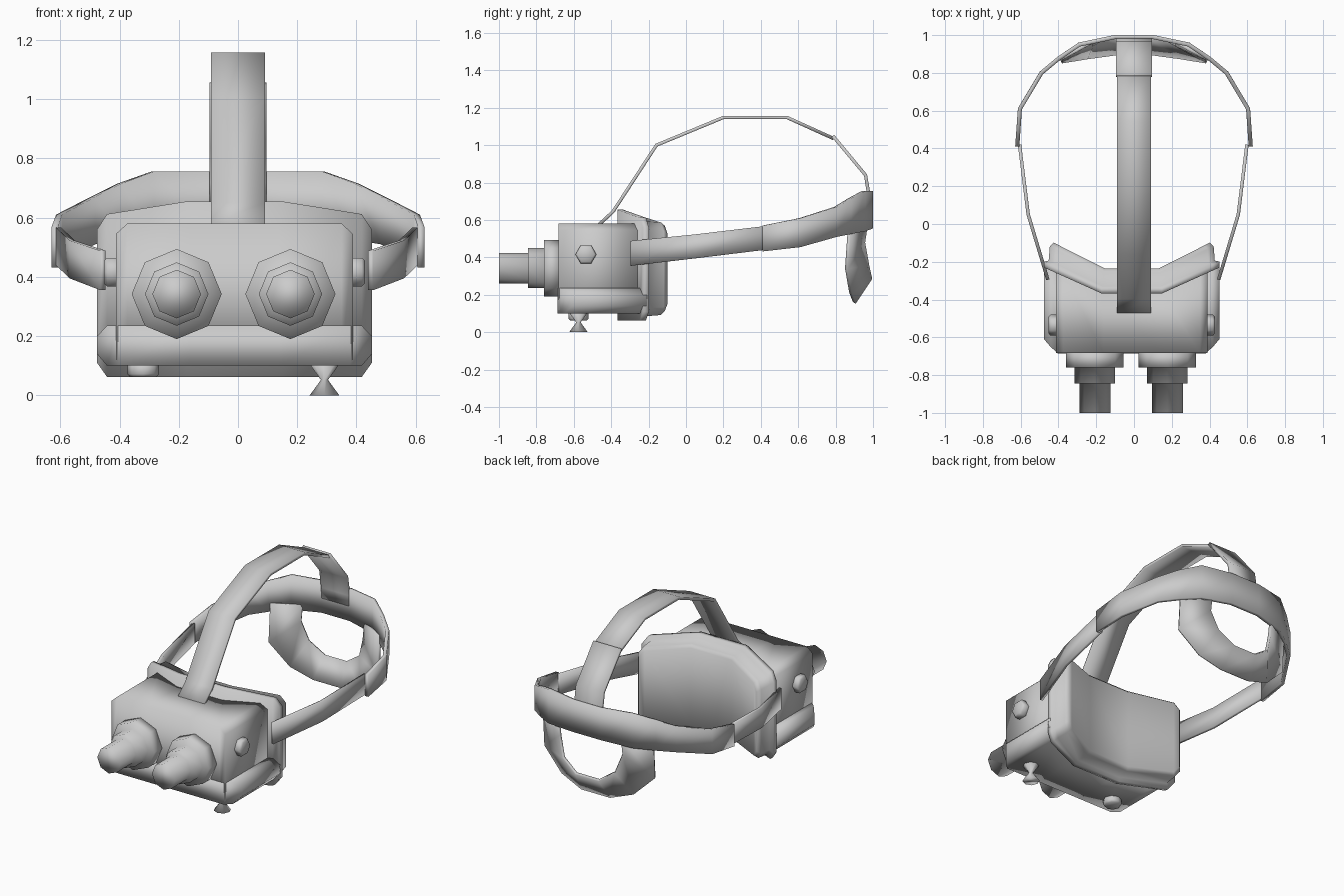
import bpy, bmesh, math
from mathutils import Vector, Matrix

if "Cube" in bpy.data.objects:
    bpy.data.objects.remove(bpy.data.objects["Cube"])

CX = -0.012  # centre line of the headset


def finish(name, bm):
    bmesh.ops.recalc_face_normals(bm, faces=bm.faces)
    me = bpy.data.meshes.new(name)
    bm.to_mesh(me)
    bm.free()
    me.shade_smooth()
    ob = bpy.data.objects.new(name, me)
    bpy.context.collection.objects.link(ob)
    return ob


def mirrored(half):
    """Half list of points with x >= 0, outside to inside, extended to the other side."""
    return half + [(-p[0], *p[1:]) for p in reversed(half)]


def shell(name, half_cols, rings, zmid=0.36):
    """Loft an x/z outline through depth rings; each ring is (inset, y function of u)."""
    cols = mirrored(half_cols)
    n = len(cols)
    bm = bmesh.new()
    loops = []
    for inset, yf in rings:
        sx, sz = 1 - inset / 0.46, 1 - inset / 0.30
        top = [(u, t) for u, t, b in cols]
        bot = [(u, b) for u, t, b in reversed(cols)]
        loops.append([bm.verts.new((CX + u * sx, yf(u), zmid + (z - zmid) * sz))
                      for u, z in top + bot])
    for a, b in zip(loops, loops[1:]):
        for i in range(2 * n):
            j = (i + 1) % (2 * n)
            bm.faces.new((a[i], a[j], b[j], b[i]))
    for l in (loops[0], loops[-1]):  # caps as vertical strips
        for i in range(n - 1):
            bm.faces.new((l[i], l[i + 1], l[2 * n - 2 - i], l[2 * n - 1 - i]))
    return finish(name, bm)


def ribbon(name, edge_a, edge_b, thick=0.018):
    """Strap between two edge lines."""
    bm = bmesh.new()
    a = [bm.verts.new(p) for p in edge_a]
    b = [bm.verts.new(p) for p in edge_b]
    for i in range(len(a) - 1):
        bm.faces.new((a[i], a[i + 1], b[i + 1], b[i]))
    ob = finish(name, bm)
    m = ob.modifiers.new("thickness", 'SOLIDIFY')
    m.thickness, m.offset = thick, 0
    return ob


def turned(name, profile, origin, axis, sides, spin=0):
    """Stack of polygon rings (radius, distance) along an axis."""
    bm = bmesh.new()
    rot = Vector(axis).to_track_quat('Z', 'Y').to_matrix().to_4x4()
    mat = Matrix.Translation(origin) @ rot
    loops = []
    for r, d in profile:
        loops.append([bm.verts.new(mat @ Vector((r * math.cos(t), r * math.sin(t), d)))
                      for t in (spin + 2 * math.pi * k / sides for k in range(sides))])
    for a, b in zip(loops, loops[1:]):
        for i in range(sides):
            j = (i + 1) % sides
            bm.faces.new((a[i], a[j], b[j], b[i]))
    bm.faces.new(loops[0])
    bm.faces.new(loops[-1])
    return finish(name, bm)


def bent(y):
    return lambda u: y + max(0, abs(u) - 0.15) * 0.45


# headset housing and its wider lower shell
shell("housing", [(0.40, 0.545, 0.12), (0.362, 0.58, 0.102), (0.15, 0.58, 0.102)],
      [(0, lambda u: -0.683), (0, bent(-0.35))])
shell("lower_shell", [(0.464, 0.20, 0.14), (0.43, 0.235, 0.10), (0.39, 0.235, 0.10), (0.15, 0.235, 0.10)],
      [(0, lambda u: -0.61 if abs(u) > 0.45 else -0.65 if abs(u) > 0.4 else -0.686),
       (0, bent(-0.35))])

# face mask: thin plate followed by curved padding
shell("face_mask", [(0.464, 0.56, 0.11), (0.43, 0.612, 0.062), (0.16, 0.655, 0.062)],
      [(0, bent(-0.372)), (0, bent(-0.34)), (0.024, bent(-0.335)),
       (0.03, bent(-0.26)), (0.05, bent(-0.24))])

# stepped eyepieces, side knobs
for s, side in ((-1, "left"), (1, "right")):
    turned("eyepiece_" + side,
           [(0.152, 0), (0.152, 0.09), (0.107, 0.09), (0.107, 0.175), (0.082, 0.175), (0.082, 0.33)],
           (CX - 0.003 + s * 0.192, -0.67, 0.342), (0, -1, 0), 8)
    turned("side_knob_" + side, [(0.056, 0), (0.056, 0.06), (0.045, 0.07)],
           (CX + s * 0.37, -0.535, 0.416), (s, 0, 0), 6,
           math.pi / 6 if abs((Vector((s, 0, 0)).to_track_quat('Z', 'Y') @ Vector((1, 0, 0))).z) > 0.5 else 0)

    # side straps
    path = [(0.452, -0.295, 0.355, 0.488), (0.556, 0.05, 0.395, 0.523), (0.602, 0.42, 0.44, 0.567)]
    ribbon("side_strap_" + side, [(s * x - 0.004, y, b) for x, y, b, t in path],
           [(s * x - 0.004, y, t) for x, y, b, t in path])

# underside dial and adjuster
turned("bottom_adjuster", [(0.05, 0), (0.012, 0.052), (0.05, 0.105)], (0.292, -0.575, 0), (0, 0, 1), 8)
turned("bottom_dial", [(0.045, 0), (0.053, 0.01), (0.053, 0.05)], (-0.32, -0.575, 0.062), (0, 0, 1), 8)

# rear band
band = mirrored([(0.618, 0.41, 0.432, 0.57), (0.604, 0.61, 0.455, 0.61), (0.49, 0.80, 0.51, 0.67),
                 (0.40, 0.875, 0.525, 0.715), (0.29, 0.95, 0.54, 0.755), (0.10, 0.99, 0.555, 0.755)])
ribbon("rear_band", [(x, y, b) for x, y, b, t in band], [(x, y, t) for x, y, b, t in band], 0.022)

# nape loop below the rear band
ribbon("nape_loop",
       mirrored([(0.385, 0.875, 0.58), (0.385, 0.858, 0.34), (0.25, 0.88, 0.21), (0.10, 0.90, 0.157)]),
       mirrored([(0.22, 0.965, 0.58), (0.22, 0.95, 0.48), (0.18, 0.972, 0.36), (0.08, 0.988, 0.29)]))

# strap over the head, in two overlapping pieces
front = [(-0.465, 0.575), (-0.39, 0.645), (-0.158, 1.0), (0.20, 1.148), (0.54, 1.148), (0.79, 1.035)]
rear = [(0.785, 1.05), (0.96, 0.84), (0.98, 0.72), (0.985, 0.65)]
for name, pts, w in (("top_strap_front", front, 0.091), ("top_strap_rear", rear, 0.096)):
    ribbon(name, [(-w, y, z) for y, z in pts], [(w, y, z) for y, z in pts])
